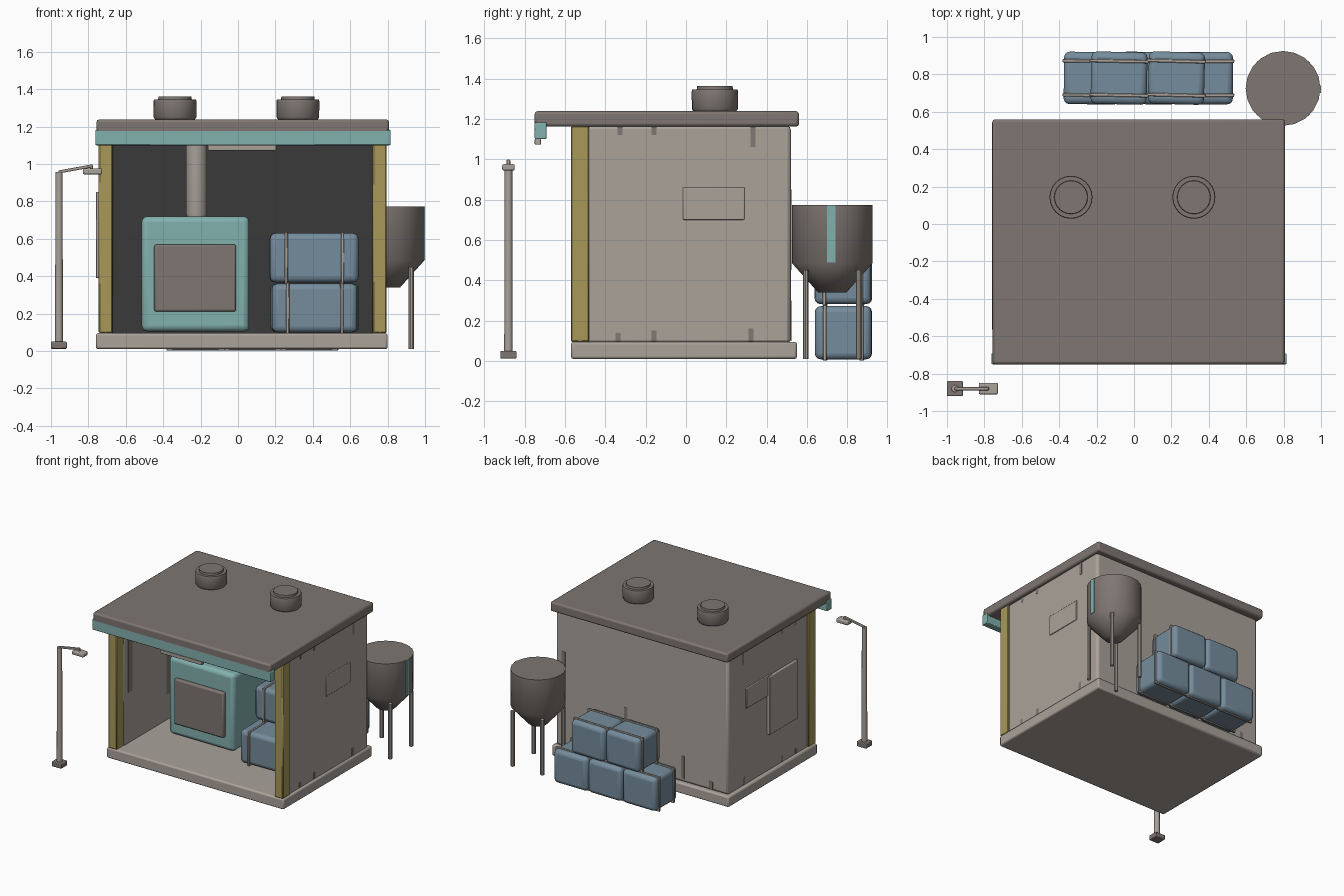
import bpy, bmesh, math, random
from mathutils import Vector

if "Cube" in bpy.data.objects:
    bpy.data.objects.remove(bpy.data.objects["Cube"])
random.seed(4)

def mat(name, r, g, b):
    m = bpy.data.materials.new(name)
    lin = [((c / 255 + 0.055) / 1.055) ** 2.4 for c in (r, g, b)]
    m.diffuse_color = (*lin, 1)
    m.use_nodes = True
    m.node_tree.nodes["Principled BSDF"].inputs["Base Color"].default_value = m.diffuse_color
    return m

WALL = mat("warm_grey", 170, 162, 154)
DARK = mat("dark_grey", 126, 118, 114)
TEAL = mat("teal", 130, 177, 174)
YELLOW = mat("mustard", 168, 152, 90)
BLUE = mat("slate_blue", 117, 140, 156)
BLACK = mat("charcoal", 58, 58, 58)
GRIME = mat("grime", 128, 121, 115)

def finish(name, bm, m, bevel=0, seg=2, angle=35):
    bmesh.ops.recalc_face_normals(bm, faces=bm.faces)
    me = bpy.data.meshes.new(name)
    bm.to_mesh(me)
    bm.free()
    ob = bpy.data.objects.new(name, me)
    bpy.context.collection.objects.link(ob)
    me.materials.append(m)
    if bevel:
        b = ob.modifiers.new("bevel", 'BEVEL')
        b.width, b.segments = bevel, seg
    bpy.ops.object.select_all(action='DESELECT')
    ob.select_set(True)
    bpy.context.view_layer.objects.active = ob
    bpy.ops.object.shade_smooth_by_angle(angle=math.radians(angle))
    return ob

def box(name, x, y, z, m, bevel=0.008, seg=2):
    """Box from (min, max) ranges, origin at its middle."""
    bm = bmesh.new()
    bmesh.ops.create_cube(bm, size=1)
    bmesh.ops.scale(bm, vec=(x[1] - x[0], y[1] - y[0], z[1] - z[0]), verts=bm.verts)
    ob = finish(name, bm, m, bevel, seg)
    ob.location = (sum(x) / 2, sum(y) / 2, sum(z) / 2)
    return ob

def lathe(name, x, y, profile, m, n=24, angle=35):
    """Closed turned shape from (radius, z) points, bottom to top."""
    bm = bmesh.new()
    rings = [[bm.verts.new((x + r * math.cos(2 * math.pi * i / n),
                            y + r * math.sin(2 * math.pi * i / n), z)) for i in range(n)]
             for r, z in profile]
    for a, b in zip(rings, rings[1:]):
        for i in range(n):
            bm.faces.new((a[i], a[(i + 1) % n], b[(i + 1) % n], b[i]))
    bm.faces.new(rings[0])
    bm.faces.new(rings[-1])
    return finish(name, bm, m, angle=angle)

def bale(name, x, y, z, along_x, turn=0.0):
    """Wrapped bale with two straps."""
    b = box(name, x, y, z, BLUE, 0.03, 3)
    b.rotation_euler.z = turn
    c = Vector(b.location)
    hx, hy = (x[1] - x[0]) / 2 + 0.007, (y[1] - y[0]) / 2 + 0.007
    zz = (z[0] - 0.006, z[1] + 0.006)
    for k in (-1, 1):
        if along_x:
            oy = c.y + k * hy * 0.62
            s = box(name + "_strap", (c.x - hx, c.x + hx), (oy - 0.009, oy + 0.009), zz, WALL, 0.003, 1)
        else:
            ox = c.x + k * hx * 0.62
            s = box(name + "_strap", (ox - 0.009, ox + 0.009), (c.y - hy, c.y + hy), zz, WALL, 0.003, 1)
        s.rotation_euler.z = turn

# Shell of the shed
box("floor_slab", (-0.76, 0.80), (-0.57, 0.55), (0.01, 0.095), WALL, 0.012)
box("roof", (-0.757, 0.807), (-0.75, 0.56), (1.162, 1.238), DARK, 0.014)
box("left_wall", (-0.735, -0.667), (-0.49, 0.515), (0.09, 1.165), WALL, 0.015)
box("right_wall", (0.717, 0.785), (-0.49, 0.515), (0.09, 1.165), WALL, 0.015)
box("back_wall", (-0.735, 0.785), (0.45, 0.52), (0.09, 1.165), WALL, 0.02)
box("back_wall_lining", (-0.667, 0.717), (0.442, 0.45), (0.097, 1.16), BLACK, 0)
for x in (-0.745, 0.72):
    box("front_post", (x, x + 0.075), (-0.57, -0.48), (0.095, 1.165), YELLOW, 0.006, 1)
box("fascia", (-0.762, 0.815), (-0.75, -0.692), (1.10, 1.183), TEAL, 0.005)
box("light_bar", (-0.16, 0.205), (-0.75, -0.718), (1.072, 1.102), WALL, 0.004)

# Plates on the side walls
box("right_wall_plate", (0.78, 0.792), (-0.015, 0.29), (0.70, 0.86), WALL, 0.004)
box("left_wall_plate", (-0.745, -0.73), (-0.015, 0.30), (0.70, 0.86), WALL, 0.004)
box("left_wall_tall_plate", (-0.76, -0.73), (-0.33, 0.03), (0.39, 0.85), WALL, 0.004)

# Grime streaks: side walls at top and bottom, back wall, inside left wall
for y, z0, z1 in ((-0.35, 0.1, 0.14), (-0.17, 0.1, 0.15), (0.31, 0.1, 0.16),
                  (-0.34, 1.12, 1.16), (-0.17, 1.12, 1.16), (0.32, 1.06, 1.16)):
    for x in (-0.736, 0.785):
        box("side_streak", (x, x + 0.002), (y, y + 0.025), (z0, z1), GRIME, 0)
for x, z0, z1 in ((0.70, 0.5, 0.85), (0.15, 0.45, 0.55), (-0.35, 0.12, 0.3), (-0.6, 0.1, 0.16)):
    box("back_streak", (x, x + 0.03), (0.519, 0.522), (z0, z1), GRIME, 0)
for y, z0, z1 in ((-0.43, 0.5, 1.1), (0.05, 0.3, 0.75), (-0.2, 0.8, 1.15)):
    box("inner_streak", (-0.668, -0.665), (y, y + 0.05), (z0, z1), GRIME, 0)

# Roof vents
for x in (-0.337, 0.32):
    lathe("roof_vent", x, 0.143, [(0.105, 1.235), (0.114, 1.25), (0.115, 1.335), (0.112, 1.345),
                                  (0.09, 1.345), (0.088, 1.362)], DARK, angle=60)

# Machine with front panel and flue
box("machine_body", (-0.515, 0.06), (-0.14, 0.36), (0.105, 0.72), TEAL, 0.03, 3)
box("machine_panel", (-0.448, -0.01), (-0.17, -0.12), (0.21, 0.57), DARK, 0.012)
lathe("flue", -0.222, 0.1, [(0.05, 0.71), (0.057, 0.74), (0.057, 1.165)], WALL, 16)

# Bales inside
bale("inner_lower_front_bale", (0.18, 0.635), (-0.24, 0.05), (0.10, 0.36), False, 0.02)
bale("inner_lower_back_bale", (0.175, 0.645), (0.07, 0.36), (0.10, 0.36), False, -0.02)
bale("inner_upper_bale", (0.17, 0.643), (-0.04, 0.26), (0.367, 0.63), False, 0.01)

# Bales outside, three below and two above
for i in range(3):
    x = -0.375 + i * 0.303
    bale("outer_lower_bale", (x, x + 0.298), (0.64, 0.92), (0.008, 0.272), True, random.uniform(-.02, .02))
for i in range(2):
    x = -0.23 + i * 0.307
    bale("outer_upper_bale", (x, x + 0.30), (0.64, 0.92), (0.282, 0.545), True, random.uniform(-.03, .03))

# Hopper tank on four legs
TX, TY = 0.797, 0.725
lathe("tank", TX, TY, [(0.07, 0.34), (0.20, 0.485), (0.20, 0.772)], DARK, 20, 60)
box("tank_stripe", (TX + 0.193, TX + 0.202), (0.70, 0.74), (0.487, 0.772), TEAL, 0)
for sx in (-1, 1):
    for sy in (-1, 1):
        lathe("tank_leg", TX + sx * 0.13, TY + sy * 0.132, [(0.015, 0.01), (0.015, 0.45)], WALL, 10)

# Street lamp
LX, LY = -0.957, -0.88
box("lamp_base", (-1.0, -0.915), (LY - 0.04, LY + 0.04), (0.012, 0.05), DARK, 0.005)
lathe("lamp_pole", LX, LY, [(0.021, 0.04), (0.019, 0.958)], WALL, 12)
arm = box("lamp_arm", (-0.96, -0.775), (LY - 0.009, LY + 0.009), (0.966, 0.982), WALL, 0.004)
arm.rotation_euler.y = -0.18
box("lamp_drop", (-0.792, -0.776), (LY - 0.008, LY + 0.008), (0.965, 0.992), WALL, 0.003)
box("lamp_head", (-0.83, -0.727), (LY - 0.031, LY + 0.031), (0.944, 0.976), WALL, 0.008)
